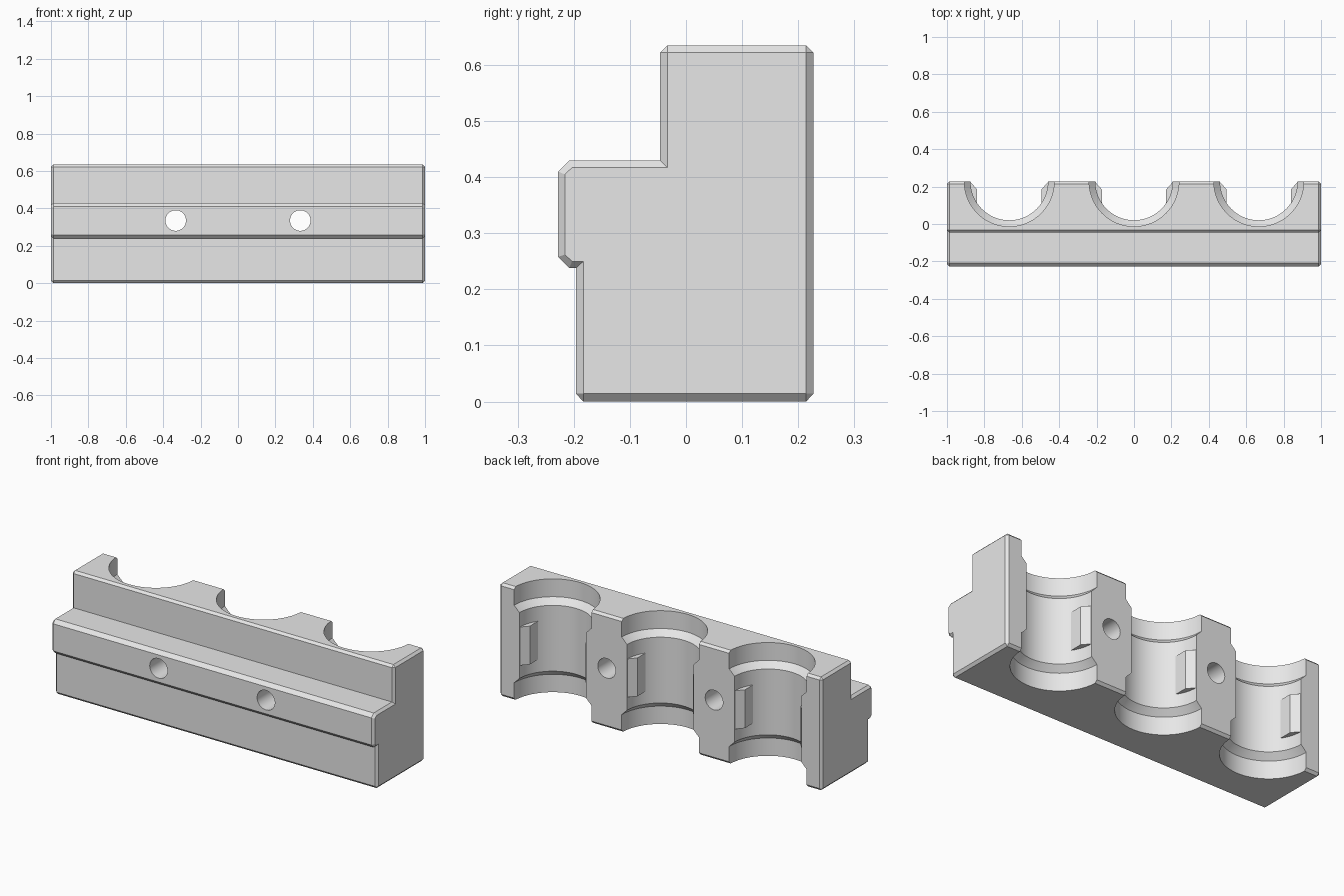
import bpy, bmesh, math
from mathutils import Matrix

cube = bpy.data.objects.get("Cube")
if cube:
    bpy.data.objects.remove(cube)

grey = bpy.data.materials.new("plain grey")
grey.use_nodes = True
grey.diffuse_color = (0.8, 0.8, 0.8, 1)
grey.node_tree.nodes["Principled BSDF"].inputs["Base Color"].default_value = (0.8, 0.8, 0.8, 1)


def loft(bm, rings):
    """Skin a list of closed rings and cap both ends."""
    rows = [[bm.verts.new(p) for p in ring] for ring in rings]
    for a, b in zip(rows, rows[1:]):
        for i in range(len(a)):
            j = (i + 1) % len(a)
            bm.faces.new((a[i], a[j], b[j], b[i]))
    bm.faces.new(rows[0])
    bm.faces.new(rows[-1])


def finish(bm, name):
    bmesh.ops.remove_doubles(bm, verts=bm.verts, dist=0.0001)
    bmesh.ops.recalc_face_normals(bm, faces=bm.faces)
    mesh = bpy.data.meshes.new(name)
    bm.to_mesh(mesh)
    bm.free()
    mesh.materials.append(grey)
    obj = bpy.data.objects.new(name, mesh)
    bpy.context.collection.objects.link(obj)
    return obj


# Clamp body: stepped profile with chamfered edges, (y, z) pairs
outer = [(-.196, .014), (-.183, 0), (.214, 0), (.227, .014), (.227, .622), (.214, .635),
         (-.033, .635), (-.046, .622), (-.046, .43), (-.208, .43), (-.228, .41),
         (-.228, .258), (-.208, .238), (-.196, .238)]
end = [(-.183, .014)] * 2 + [(.214, .014)] * 2 + [(.214, .622)] * 2 + [(-.033, .622)] * 2 + [
    (-.033, .417), (-.203, .417), (-.216, .405), (-.216, .262), (-.203, .25), (-.183, .25)]
bm = bmesh.new()
loft(bm, [[(x, y, z) for y, z in ring]
          for x, ring in ((-1, end), (-.987, outer), (.987, outer), (1, end))])
body = finish(bm, "clamp_body")

# Cutter: three stepped bores open to the back, two bolt holes
BORES = (-.667, 0, .667)
BACK = .227
bm = bmesh.new()
steps = [(-.1, .24), (.1, .24), (.133, .207), (.502, .207), (.535, .24), (.75, .24)]
SIDES = 96
for cx in BORES:
    loft(bm, [[(cx + r * math.cos(math.tau * i / SIDES), BACK + r * math.sin(math.tau * i / SIDES), z)
               for i in range(SIDES)] for z, r in steps])
for x in (-.333, .333):
    bmesh.ops.create_cone(bm, cap_ends=True, segments=48, radius1=.055, radius2=.055, depth=1,
                          matrix=Matrix.Translation((x, 0, .335)) @ Matrix.Rotation(math.pi / 2, 4, 'X'))
cutter = finish(bm, "bore_cutter")
cutter.hide_render = True

cut = body.modifiers.new("bores", 'BOOLEAN')
cut.operation = 'DIFFERENCE'
cut.solver = 'EXACT'
cut.object = cutter
bpy.ops.object.select_all(action='DESELECT')
bpy.context.view_layer.objects.active = body
body.select_set(True)
bpy.ops.object.modifier_apply(modifier=cut.name)
bpy.data.objects.remove(cutter)
bpy.ops.object.shade_smooth_by_angle(angle=math.radians(25))

# Locating tabs: a wedge-backed rib on each side of every bore
tab = [(.172, .105), (.172, .185), (.209, .226), (.23, .226), (.23, .105)]
bm = bmesh.new()
for cx in BORES:
    for side in (-1, 1):
        loft(bm, [[(cx + side * x, y, z) for x, y in tab] for z in (.205, .42)])
finish(bm, "locating_tabs")
